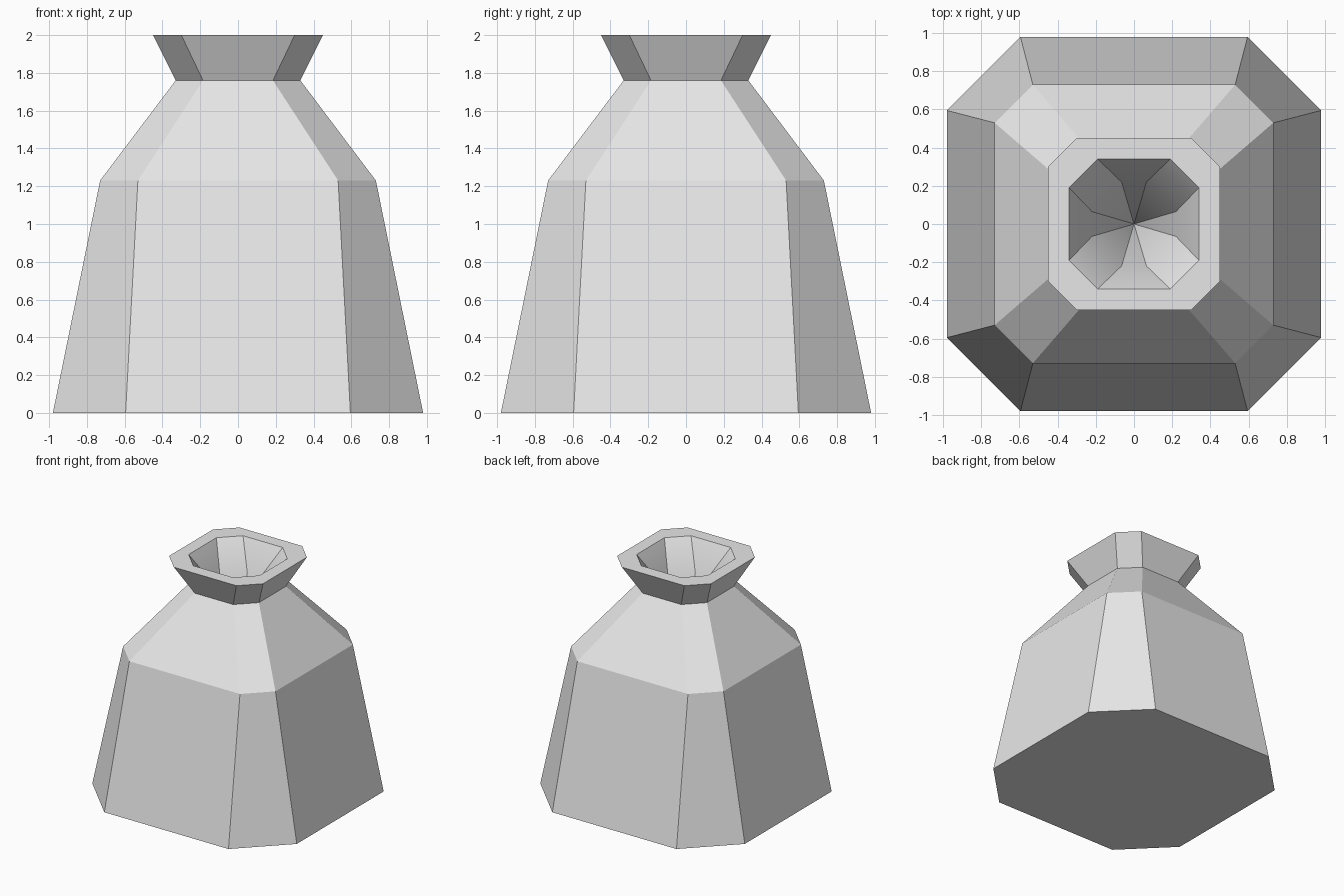
import bpy, bmesh, math

cube = bpy.data.objects.get("Cube")
if cube:
    bpy.data.objects.remove(cube, do_unlink=True)

# Single plain grey
grey = bpy.data.materials.new("light_grey")
COLOUR = (0.8, 0.8, 0.8, 1)
grey.diffuse_color = COLOUR
grey.use_nodes = True
grey.node_tree.nodes["Principled BSDF"].inputs["Base Color"].default_value = COLOUR


def octagon(bm, half, chamfer, z):
    """Square ring with cut corners: half width and half length of its long sides."""
    pts = []
    for sx, sy in ((1, 1), (-1, 1), (-1, -1), (1, -1)):
        pair = [(sx * half, sy * chamfer), (sx * chamfer, sy * half)]
        pts += pair if sx * sy > 0 else pair[::-1]
    return [bm.verts.new((x, y, z)) for x, y in pts]


def bridge(bm, lower, upper):
    n = len(lower)
    return [bm.faces.new((lower[i], lower[(i + 1) % n], upper[(i + 1) % n], upper[i]))
            for i in range(n)]


# Profile: base, shoulder, neck, rim, mouth, throat
PROFILE = [(0.98, 0.595, 0), (0.73, 0.53, 1.23), (0.33, 0.185, 1.76),
           (0.45, 0.3, 2), (0.34, 0.19, 2), (0.22, 0.065, 1.76)]
CAVITY_DEPTH = 0.5

bm = bmesh.new()
rings = [octagon(bm, *p) for p in PROFILE]
bm.faces.new(rings[0][::-1])
for a, b in zip(rings, rings[1:]):
    walls = bridge(bm, a, b)

# Cavity: the throat narrows to a point
tip = bm.verts.new((0, 0, CAVITY_DEPTH))
throat = rings[-1]
cone = [bm.faces.new((throat[i], throat[(i + 1) % 8], tip)) for i in range(8)]
bmesh.ops.recalc_face_normals(bm, faces=bm.faces)

# Soft blend down the inside, crisp creases everywhere else
for f in walls + cone:
    f.smooth = True
for e in bm.edges:
    e.smooth = e.calc_face_angle(0) < math.radians(36)

mesh = bpy.data.meshes.new("pot")
bm.to_mesh(mesh)
bm.free()
mesh.materials.append(grey)
bpy.context.collection.objects.link(bpy.data.objects.new("pot", mesh))
